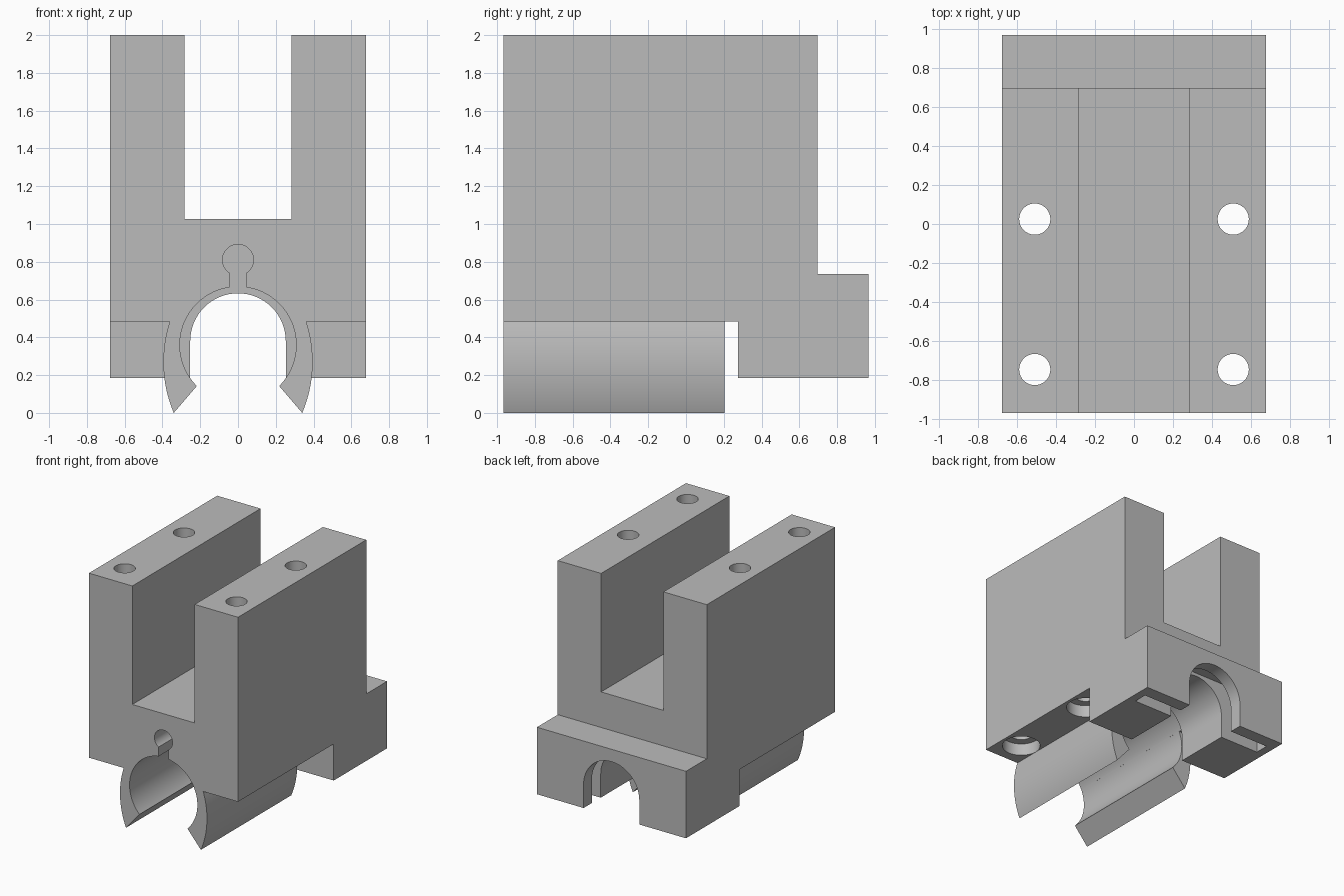
import bpy, bmesh, math
from mathutils import Vector

old = bpy.data.objects.get("Cube")
if old:
    bpy.data.objects.remove(old, do_unlink=True)

grey = bpy.data.materials.new("plain_grey")
grey.use_nodes = True
colour = (0.5, 0.5, 0.5, 1)
grey.diffuse_color = colour
grey.node_tree.nodes["Principled BSDF"].inputs["Base Color"].default_value = colour


def arc(cx, cz, r, start, end, steps=32):
    """Points along an arc, angles in degrees."""
    angles = [math.radians(start + (end - start) * i / steps) for i in range(steps + 1)]
    return [(cx + r * math.cos(a), cz + r * math.sin(a)) for a in angles]


def prism(name, profile, axis, low, high):
    """Extrude a 2D profile along one axis from low to high."""
    place = {"X": lambda u, v: (low, u, v),
             "Y": lambda u, v: (u, low, v),
             "Z": lambda u, v: (u, v, low)}[axis]
    step = Vector([(high - low) * (axis == a) for a in "XYZ"])
    bm = bmesh.new()
    face = bm.faces.new([bm.verts.new(place(u, v)) for u, v in profile])
    new = bmesh.ops.extrude_face_region(bm, geom=[face])["geom"]
    bmesh.ops.translate(bm, vec=step, verts=[g for g in new if isinstance(g, bmesh.types.BMVert)])
    bmesh.ops.recalc_face_normals(bm, faces=bm.faces)
    mesh = bpy.data.meshes.new(name)
    bm.to_mesh(mesh)
    bm.free()
    mesh.materials.append(grey)
    obj = bpy.data.objects.new(name, mesh)
    bpy.context.collection.objects.link(obj)
    return obj


def rect(u0, u1, v0, v1):
    return [(u0, v0), (u1, v0), (u1, v1), (u0, v1)]


def activate(obj):
    bpy.ops.object.select_all(action="DESELECT")
    obj.select_set(True)
    bpy.context.view_layer.objects.active = obj


def cut(target, cutter):
    cutter.hide_render = True
    mod = target.modifiers.new("cut", "BOOLEAN")
    mod.operation = "DIFFERENCE"
    mod.solver = "EXACT"
    mod.object = cutter
    activate(target)
    bpy.ops.object.modifier_apply(modifier=mod.name)
    bpy.data.objects.remove(cutter, do_unlink=True)


FRONT, STEP, BASE = -0.967, 0.275, 0.485
BORE_Z, BORE_R = 0.36, 0.308

# Main body with the lower rear block, as one side profile
side = [(FRONT, BASE), (STEP, BASE), (STEP, 0.185), (0.967, 0.185),
        (0.967, 0.735), (0.697, 0.735), (0.697, 2), (FRONT, 2)]
body = prism("body", side, "X", -0.677, 0.677)

# Open channel between the two uprights
cut(body, prism("channel_cutter", rect(-0.283, 0.283, 1.027, 2.2), "Y", -1.2, 1.2))

# Round bore above the clip, stopping at the rear block
cut(body, prism("bore_cutter", arc(0, BORE_Z, BORE_R, 0, 360, 72)[:-1], "Y", -1.2, STEP))

# Keyhole relief above the bore
keyhole = arc(0, 0.81, 0.082, -57, 237) + [(-0.045, 0.6), (0.045, 0.6)]
cut(body, prism("keyhole_cutter", keyhole, "Y", -1.2, STEP))

# Arched opening through the rear block
arch = arc(0, 0.38, 0.253, 0, 180) + [(-0.253, 0), (0.253, 0)]
cut(body, prism("arch_cutter", arch, "Y", 0.24, 1.2))

# Plate pocket in the underside of the rear block
cut(body, prism("pocket_cutter", rect(-0.61, 0.61, 0.745, 0.86), "Z", 0, 0.66))

# Bolt holes with shallow counterbores underneath
for x in (-0.508, 0.508):
    for y in (-0.745, 0.025):
        cut(body, prism("bolt_cutter", arc(x, y, 0.08, 0, 360)[:-1], "Z", 0.3, 2.2))
        cut(body, prism("counterbore_cutter", arc(x, y, 0.146, 0, 360)[:-1], "Z", 0.3, BASE + 0.1))

# Curved clip jaws hanging from the body
top_angle = math.degrees(math.asin((BASE - BORE_Z) / BORE_R))
jaw = arc(-0.295, 0.27, 0.69, 18.16, -23.03) + arc(0, BORE_Z, BORE_R, -45, top_angle)
parts = [body]
for name, sign in (("left_clip_jaw", 1), ("right_clip_jaw", -1)):
    parts.append(prism(name, [(sign * x, z) for x, z in jaw], "Y", FRONT, 0.205))

for part in parts:
    activate(part)
    bpy.ops.object.shade_smooth_by_angle(angle=math.radians(30))
